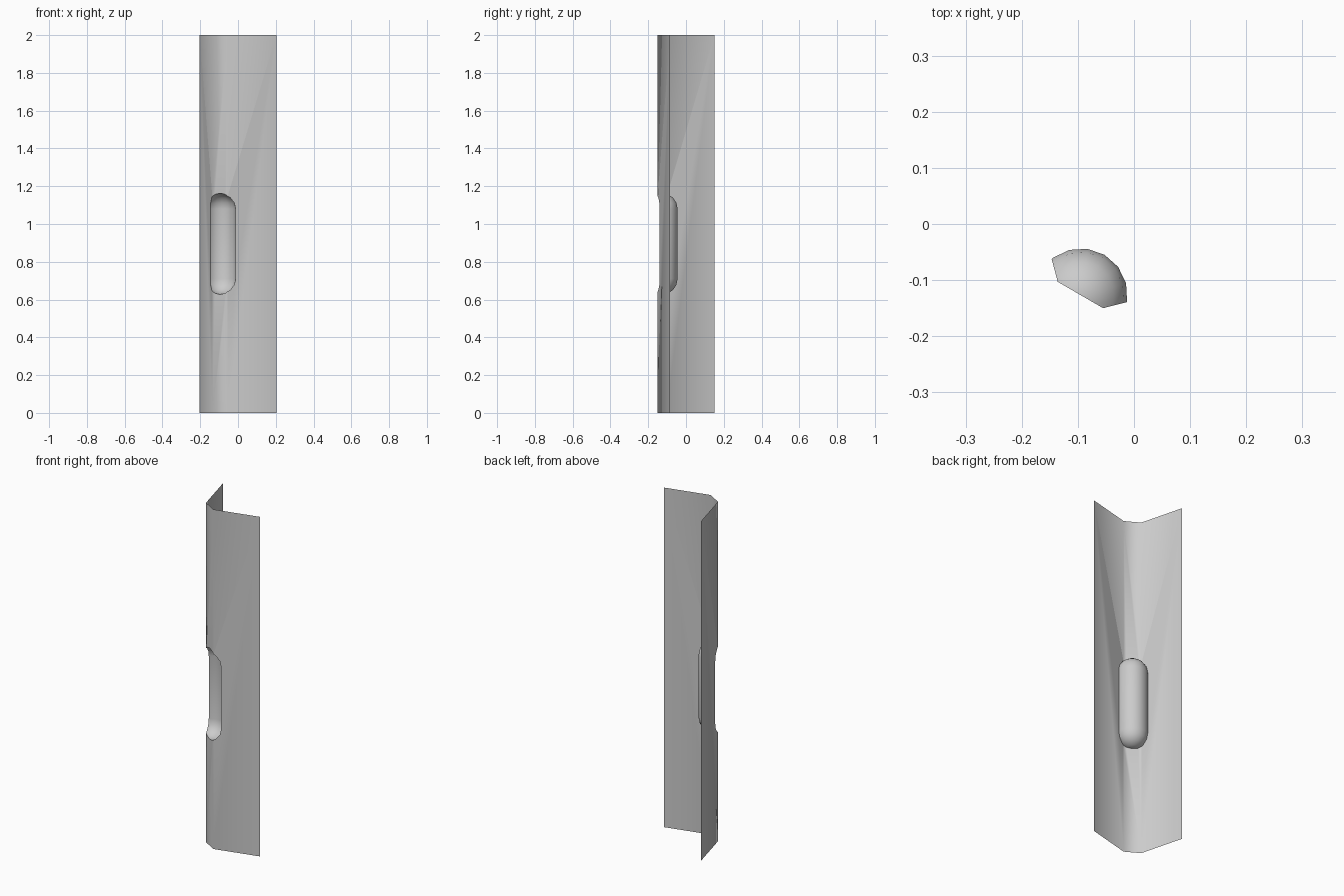
import bpy, bmesh, math
from mathutils import Vector, Matrix

cube = bpy.data.objects.get("Cube")
if cube:
    bpy.data.objects.remove(cube, do_unlink=True)

HEIGHT = 2.0
OUTLINE = [(-0.203, 0.15), (-0.136, -0.103), (-0.055, -0.15), (0.203, -0.084)]
CENTRE = Vector((-0.0945, -0.1265, 0))   # middle of the chamfered corner
INWARD = math.radians(59.5)              # direction from the corner to the inside
RADIUS = 0.083
LOW, HIGH = 0.71, 1.08                   # centres of the recess ends


def make_object(name, bm):
    bmesh.ops.recalc_face_normals(bm, faces=bm.faces)
    mesh = bpy.data.meshes.new(name)
    bm.to_mesh(mesh)
    bm.free()
    obj = bpy.data.objects.new(name, mesh)
    bpy.context.collection.objects.link(obj)
    return obj


# Corner strip as a closed prism, so the recess can be cut cleanly
bm = bmesh.new()
base = bm.faces.new([bm.verts.new((x, y, 0)) for x, y in OUTLINE])
top = bmesh.ops.extrude_face_region(bm, geom=[base])
bmesh.ops.translate(bm, vec=(0, 0, HEIGHT),
                    verts=[g for g in top["geom"] if isinstance(g, bmesh.types.BMVert)])
strip = make_object("corner_strip", bm)

# Capsule cutter for the finger recess
bm = bmesh.new()
points = []
for centre_z, start in ((LOW, -4), (HIGH, 0)):
    for i in range(start, start + 5):
        a = i * math.pi / 8
        points.append(bm.verts.new((RADIUS * math.cos(a), 0, centre_z + RADIUS * math.sin(a))))
edges = [bm.edges.new(pair) for pair in zip(points, points[1:])]
bmesh.ops.spin(bm, geom=points + edges, cent=(0, 0, 0), axis=(0, 0, 1),
               angle=math.tau, steps=16, use_duplicate=False)
bmesh.ops.remove_doubles(bm, verts=bm.verts, dist=0.0005)
bm.transform(Matrix.Translation(CENTRE) @ Matrix.Rotation(INWARD, 4, "Z"))
cutter = make_object("recess_cutter", bm)
cutter.hide_render = True

# Cut the recess
cut = strip.modifiers.new("recess", "BOOLEAN")
cut.operation = "DIFFERENCE"
cut.solver = "EXACT"
cut.object = cutter
bpy.ops.object.select_all(action="DESELECT")
strip.select_set(True)
bpy.context.view_layer.objects.active = strip
bpy.ops.object.modifier_apply(modifier=cut.name)
bpy.data.objects.remove(cutter, do_unlink=True)

# Open the ends and the back, leaving a thin sheet
inward = Vector((math.cos(INWARD), math.sin(INWARD), 0))
bm = bmesh.new()
bm.from_mesh(strip.data)
unwanted = []
for face in bm.faces:
    at_end = all(v.co.z < 0.01 for v in face.verts) or all(v.co.z > HEIGHT - 0.01 for v in face.verts)
    at_back = all((v.co - CENTRE).dot(inward) > 0.15 for v in face.verts)
    if at_end or at_back:
        unwanted.append(face)
bmesh.ops.delete(bm, geom=unwanted, context="FACES")
bm.to_mesh(strip.data)
bm.free()

# Plain grey finish
grey = bpy.data.materials.new("light_grey")
grey.use_nodes = True
colour = (0.6, 0.6, 0.6, 1)
grey.diffuse_color = colour
grey.node_tree.nodes["Principled BSDF"].inputs["Base Color"].default_value = colour
strip.data.materials.clear()
strip.data.materials.append(grey)
for poly in strip.data.polygons:
    poly.material_index = 0
bpy.ops.object.shade_smooth_by_angle(angle=math.radians(50))
